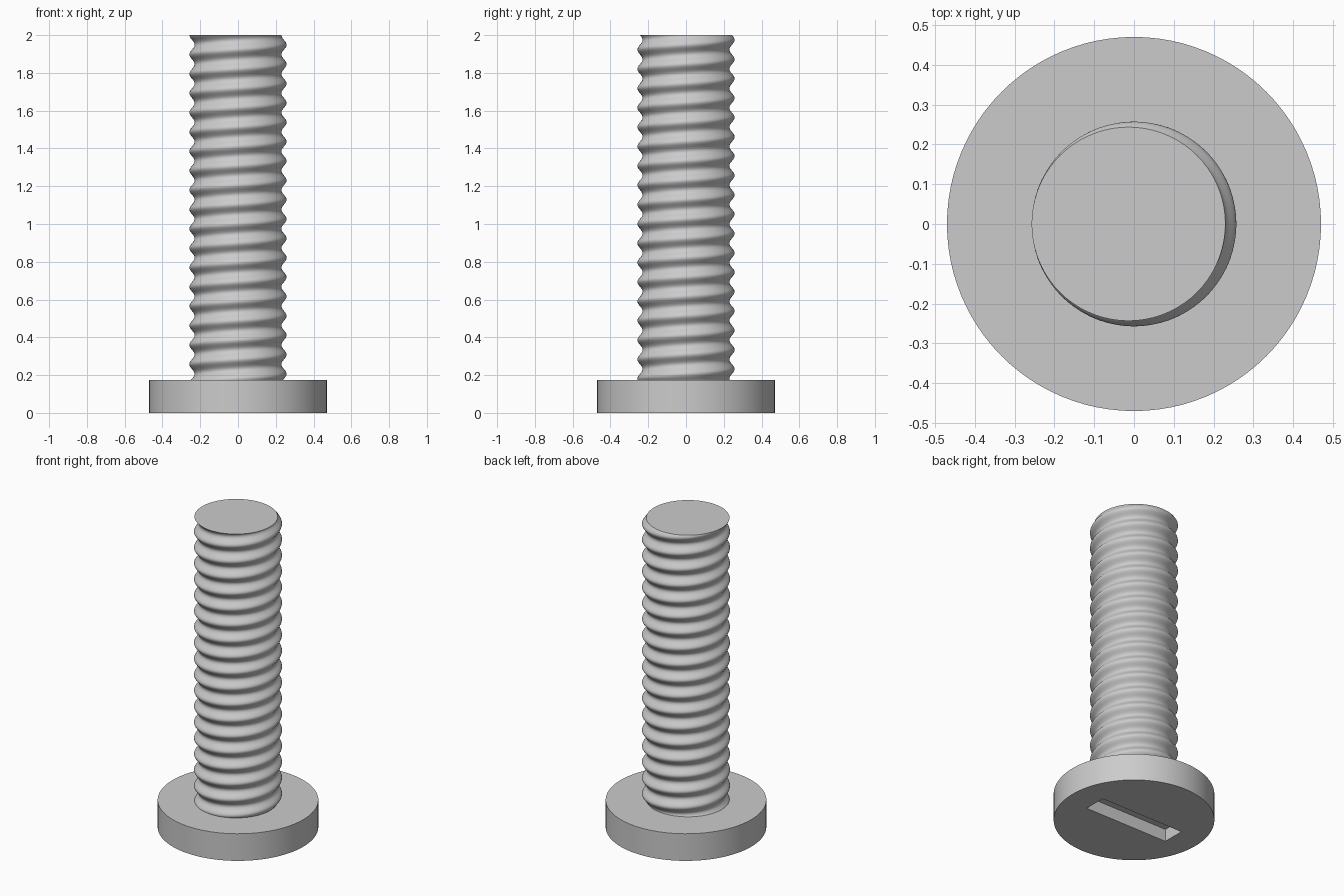
import bpy, bmesh, math

cube = bpy.data.objects.get("Cube")
if cube:
    bpy.data.objects.remove(cube, do_unlink=True)

HEAD_R, HEAD_H = 0.47, 0.175
SLOT = (0.60, 0.145, 0.08)            # length, width, depth
SHAFT_R, OFFSET, PITCH = 0.2435, 0.0138, 0.1025
TOP, SIDES, STEPS = 2.0, 72, 16       # STEPS = rings per thread turn

steel = bpy.data.materials.new("grey_steel")
steel.use_nodes = True
grey = (0.60, 0.60, 0.60, 1)
steel.diffuse_color = grey
steel.node_tree.nodes["Principled BSDF"].inputs["Base Color"].default_value = grey


def finish(obj, angle):
    """Give the part its colour and smooth shading with sharp edges."""
    if not obj.data.materials:
        obj.data.materials.append(steel)
    bpy.ops.object.select_all(action='DESELECT')
    obj.select_set(True)
    bpy.context.view_layer.objects.active = obj
    bpy.ops.object.shade_smooth_by_angle(angle=math.radians(angle))


# Flat round head
bpy.ops.mesh.primitive_cylinder_add(vertices=96, radius=HEAD_R, depth=HEAD_H,
                                    location=(0, 0, HEAD_H / 2))
head = bpy.context.object
head.name = "head"

# Driver slot, cut into the underside of the head
bpy.ops.mesh.primitive_cube_add(size=1, location=(0, 0, 0))
cutter = bpy.context.object
cutter.name = "slot_cutter"
cutter.scale = (SLOT[0], SLOT[1], SLOT[2] * 2)
cutter.hide_render = True
cutter.hide_viewport = True
cut = head.modifiers.new("slot", 'BOOLEAN')
cut.operation = 'DIFFERENCE'
cut.solver = 'EXACT'
cut.object = cutter
bpy.context.view_layer.update()
bpy.context.view_layer.objects.active = head
bpy.ops.object.modifier_apply(modifier=cut.name)
bpy.data.objects.remove(cutter, do_unlink=True)
finish(head, 30)

# Threaded shaft: an off-centre circle swept up a right-handed twist
bm = bmesh.new()
bottom = HEAD_H - 0.02
count = math.ceil((TOP - bottom) / PITCH * STEPS)
rings = []
for i in range(count + 1):
    z = bottom + (TOP - bottom) * i / count
    turn = math.pi + math.tau * (z - TOP) / PITCH
    cx, cy = OFFSET * math.cos(turn), OFFSET * math.sin(turn)
    rings.append([bm.verts.new((cx + SHAFT_R * math.cos(math.tau * k / SIDES),
                                cy + SHAFT_R * math.sin(math.tau * k / SIDES), z))
                  for k in range(SIDES)])
for low, high in zip(rings, rings[1:]):
    for k in range(SIDES):
        n = (k + 1) % SIDES
        bm.faces.new((low[k], low[n], high[n], high[k]))
bm.faces.new(rings[-1])
bm.faces.new(reversed(rings[0]))
mesh = bpy.data.meshes.new("threaded_shaft")
bm.to_mesh(mesh)
bm.free()
shaft = bpy.data.objects.new("threaded_shaft", mesh)
bpy.context.collection.objects.link(shaft)
finish(shaft, 35)
